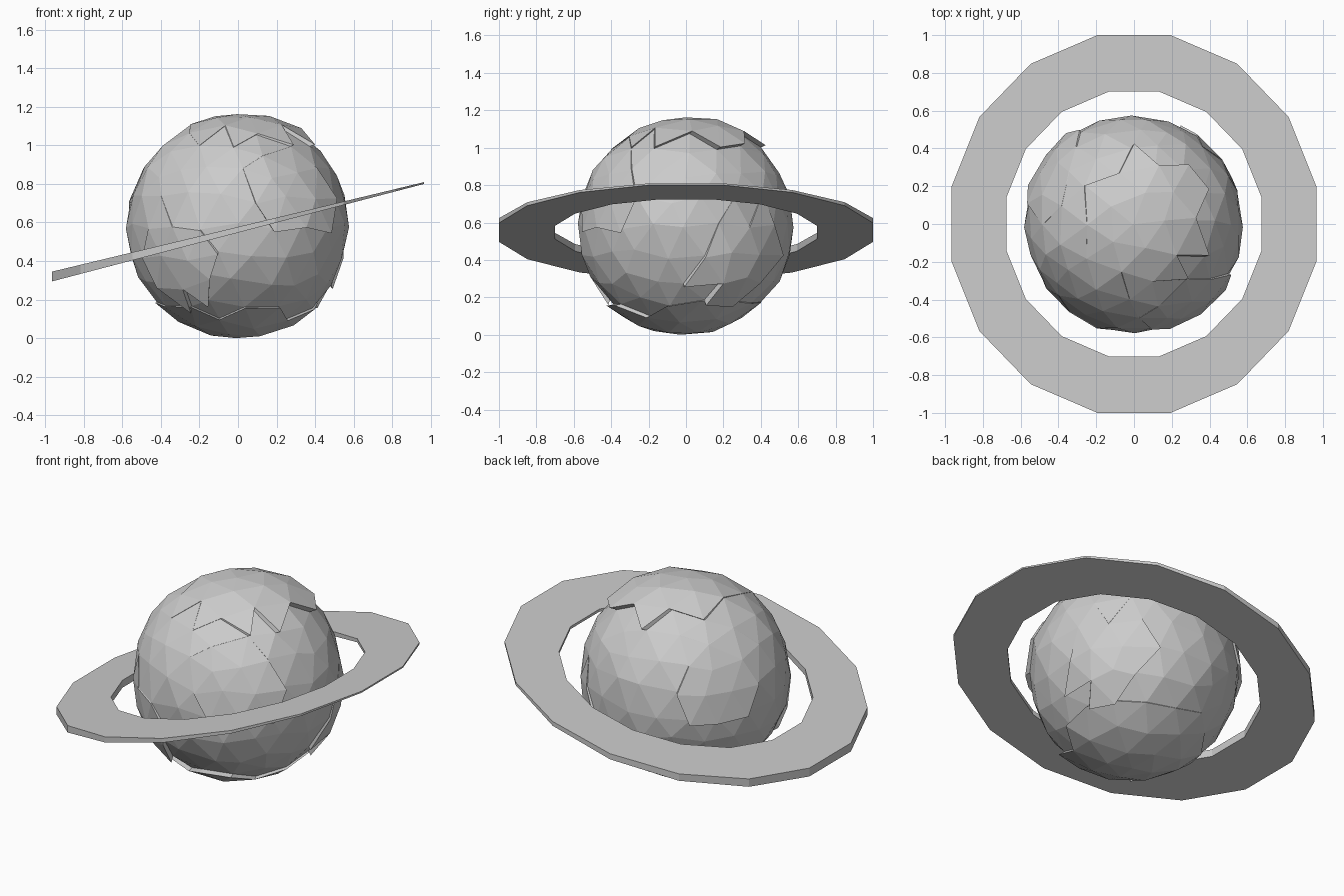
import bpy, bmesh, math, random
from mathutils import Vector

if "Cube" in bpy.data.objects:
    bpy.data.objects.remove(bpy.data.objects["Cube"])

random.seed(4)


def add_object(name, bm):
    bmesh.ops.recalc_face_normals(bm, faces=bm.faces)
    mesh = bpy.data.meshes.new(name)
    bm.to_mesh(mesh)
    bm.free()
    obj = bpy.data.objects.new(name, mesh)
    bpy.context.collection.objects.link(obj)
    return obj


def raise_plate(bm, centre, angle, high_side, low, high):
    """Lift a patch of crust; the lift grows towards high_side."""
    centre, side = Vector(centre).normalized(), Vector(high_side).normalized()
    limit = math.cos(math.radians(angle))
    faces = [f for f in bm.faces
             if f.calc_center_median().normalized().dot(centre) > limit]
    result = bmesh.ops.extrude_face_region(bm, geom=faces)
    old = [f for f in faces if f.is_valid]
    if old:
        bmesh.ops.delete(bm, geom=old, context='FACES')
    reach = math.sin(math.radians(angle))
    for v in result['geom']:
        if isinstance(v, bmesh.types.BMVert):
            d = v.co.normalized()
            t = min(1, max(0, 0.5 + 0.5 * (d - centre).dot(side) / reach))
            v.co = d * (v.co.length + low + (high - low) * t)
            v.co += side * 0.025 * t


# rocky planet: irregular faceted ball
bm = bmesh.new()
bmesh.ops.create_icosphere(bm, subdivisions=3, radius=0.577)
for v in bm.verts:
    jitter = Vector([random.uniform(-0.022, 0.022) for _ in range(3)])
    v.co = (v.co + jitter).normalized() * (0.577 + random.uniform(-0.006, 0.006))

# tilted crust plates with overhanging edges
plates = [
    ((0.05, 0.0, 1.0), 36, (0.8, 0.6, -0.1), 0.002, 0.022),
    ((0.0, 0.05, -1.0), 42, (0.1, -0.9, 0.3), 0.004, 0.02),
    ((0.5, -0.75, 0.35), 24, (0.4, 0.0, -0.8), 0.001, 0.016),
    ((-0.55, -0.7, -0.25), 22, (0.1, 0.0, -1.0), 0.001, 0.018),
    ((0.75, 0.5, -0.25), 26, (-0.1, 0.3, -0.9), 0.001, 0.018),
    ((-0.7, 0.45, 0.35), 25, (0.0, 0.2, -1.0), 0.001, 0.016),
]
for plate in plates:
    raise_plate(bm, *plate)

# stand the ball on the ground
base = min(v.co.z for v in bm.verts)
for v in bm.verts:
    v.co.z -= base
bmesh.ops.triangulate(bm, faces=bm.faces)
add_object("planet", bm)

# flat sixteen-sided ring, tilted and tapering in thickness
SIDES = 16
bm = bmesh.new()
loops = []
for radius, top in ((1.02, True), (0.714, True), (0.714, False), (1.02, False)):
    loop = []
    for i in range(SIDES):
        a = 2 * math.pi * (i + 0.5) / SIDES
        x, y = 0.965 * radius / 1.0 * math.cos(a), radius * math.sin(a)
        z = 0.577 + 0.2405 * x if top else 0.547 + 0.262 * x
        loop.append(bm.verts.new((x, y, z)))
    loops.append(loop)
for k in range(4):
    a, b = loops[k], loops[(k + 1) % 4]
    for i in range(SIDES):
        j = (i + 1) % SIDES
        bm.faces.new((a[i], a[j], b[j], b[i]))
add_object("ring", bm)
